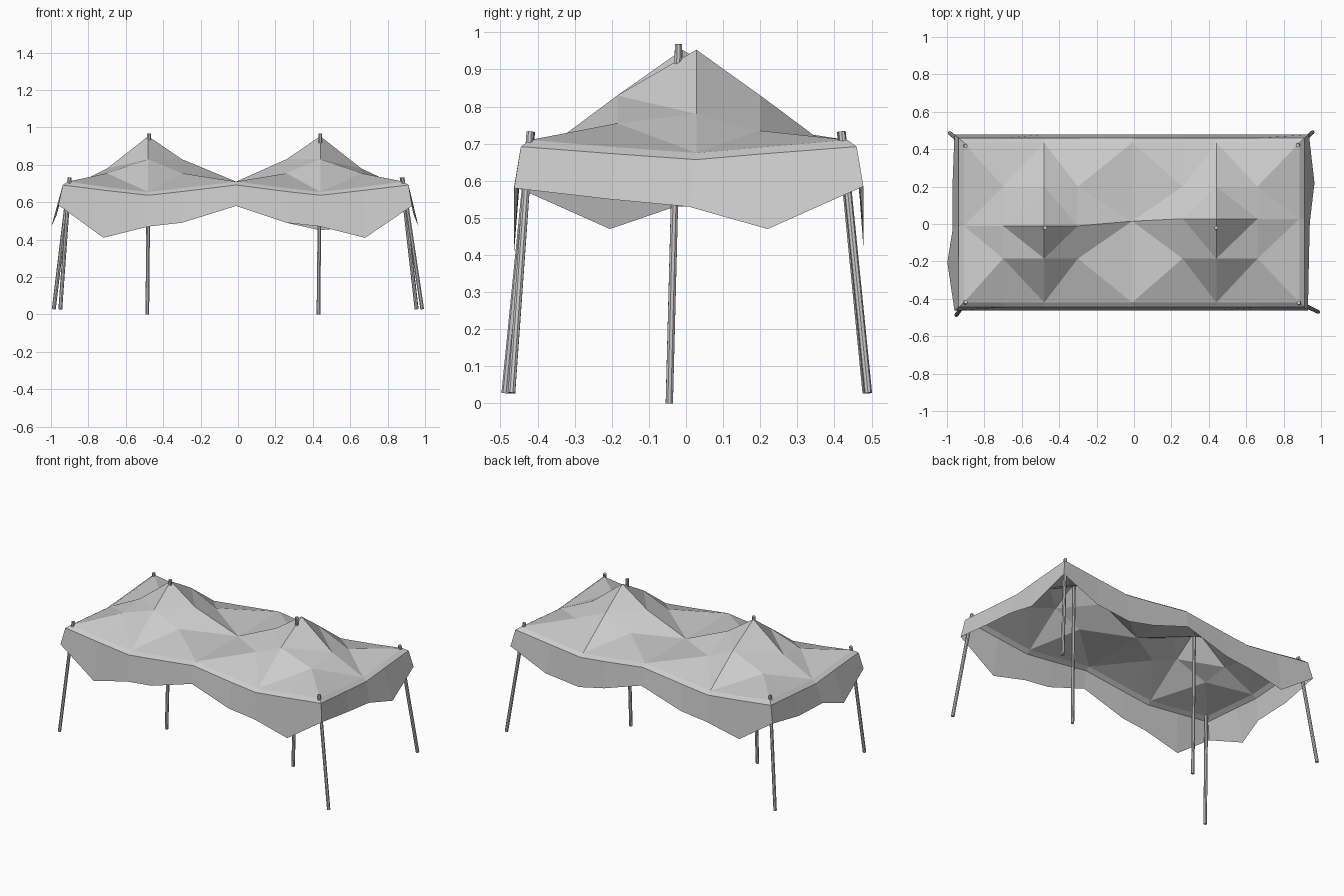
import bpy
from mathutils import Vector

if "Cube" in bpy.data.objects:
    bpy.data.objects.remove(bpy.data.objects["Cube"])

# Canopy grid: two peaks, columns along x and rows along y
xs = [-.91, -.70, -.48, -.30, -.01, .26, .44, .66, .885]
ys = [-.42, -.185, 0, .20, .435]
edge = [.71, .68, .655, .675, .71]
rows = [edge,
        [.69, .755, .83, .755, .71],      # front slope
        [.675, .78, .953, .83, .71],      # ridge
        [.69, .735, .83, .745, .71],      # back slope
        edge]


def make_mesh(name, verts, faces):
    me = bpy.data.meshes.new(name)
    me.from_pydata(verts, [], faces)
    me.update()
    ob = bpy.data.objects.new(name, me)
    bpy.context.collection.objects.link(ob)
    return ob


def grid_point(i, j):
    x, y, z = xs[i], ys[j], rows[j][i if i <= 4 else 8 - i]
    if j == 2:                             # ridge leans back on the right
        y += -.01 if i < 4 else (.015 if i == 4 else .028)
    return Vector((x, y, z))


# Canopy roof, folded in diamonds around each peak
idx = lambda i, j: j * 9 + i
verts = [grid_point(i, j) for j in range(5) for i in range(9)]
faces = []
for j in range(4):
    for i in range(8):
        a, b, c, d = idx(i, j), idx(i + 1, j), idx(i + 1, j + 1), idx(i, j + 1)
        corner = j in (0, 3) and i in (0, 3, 4, 7)
        peak = 2 if i < 4 else 6
        rising = (i < peak) == (j < 2)     # direction of the line towards the peak
        if rising == corner:
            faces += [(a, b, c), (a, c, d)]
        else:
            faces += [(a, b, d), (b, c, d)]
make_mesh("canopy_roof", verts, faces)

# Hem ledge and hanging valance around the perimeter
ring = ([(i, 0) for i in range(9)] + [(8, j) for j in range(1, 5)] +
        [(i, 4) for i in range(7, -1, -1)] + [(0, j) for j in range(3, 0, -1)])
front_drop = [.585, .41, .47, .49, .58, .49, .47, .41, .58]
back_drop = [.585, .42, .47, .49, .58, .49, .45, .475, .585]
left_drop, left_flare = [.585, .47, .53, .54, .585], [.05, .088, .06, .06, .05]
right_drop, right_flare = [.58, .55, .53, .47, .585], [.045, .05, .055, .08, .05]
hem_x = [0, -.02, 0, 0, 0, 0, 0, .02, 0]   # low points lean outwards
hem_y = [0, -.02, -.02, .02, 0]
roof_edge, ledge, hem = [], [], []
for i, j in ring:
    p = grid_point(i, j)
    sx = -1 if i == 0 else (1 if i == 8 else 0)
    sy = -1 if j == 0 else (1 if j == 4 else 0)
    roof_edge.append(p)
    ledge.append(p + Vector((sx * .027, sy * .025, -.018)))
    flare = left_flare[j] if sx < 0 else right_flare[j]
    q = p + Vector((sx * flare + hem_x[i], sy * .043 + hem_y[j], 0))
    if sy:
        q.z = (front_drop if sy < 0 else back_drop)[i]
    else:
        q.z = (left_drop if sx < 0 else right_drop)[j]
    hem.append(q)
n = len(ring)


def band(name, lower, upper):
    make_mesh(name, lower + upper,
              [(k, (k + 1) % n, n + (k + 1) % n, n + k) for k in range(n)])


band("hem_ledge", ledge, roof_edge)
band("valance", hem, ledge)


# Poles
def pole(name, foot, top, r=.0105):
    foot, top = Vector(foot), Vector(top)
    d = top - foot
    bpy.ops.mesh.primitive_cylinder_add(vertices=8, radius=r, depth=d.length,
                                        location=(foot + top) / 2)
    ob = bpy.context.object
    ob.name = name
    ob.rotation_euler = d.to_track_quat('Z', 'Y').to_euler()


pole("corner_pole_front_left", (-.95, -.487, .028), (-.90, -.417, .732))
pole("corner_pole_front_right", (.985, -.47, .028), (.88, -.42, .732))
pole("corner_pole_back_left", (-.985, .486, .028), (-.90, .417, .732))
pole("corner_pole_back_right", (.955, .491, .028), (.875, .42, .732))
pole("centre_pole_left", (-.485, -.045, 0), (-.476, -.02, .968))
pole("centre_pole_right", (.43, -.045, 0), (.44, -.02, .968))
